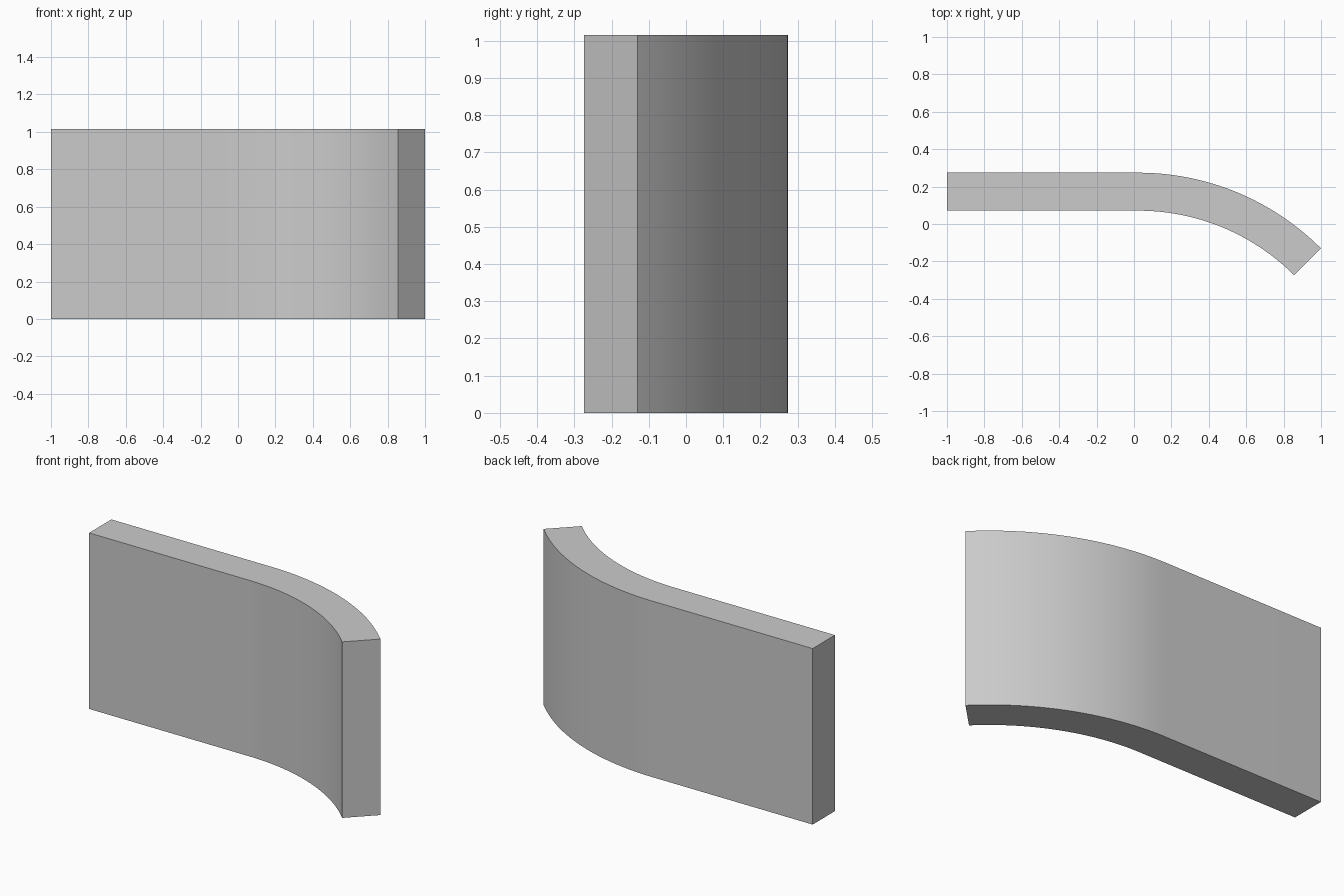
import bpy, bmesh
from math import sin, cos, radians

if "Cube" in bpy.data.objects:
    bpy.data.objects.remove(bpy.data.objects["Cube"])

THICK, HEIGHT = 0.203, 1.015
R_OUT = 1.383                     # outer bend radius
BEND = radians(45)
BEND_X = 1 - R_OUT * sin(BEND)    # where the straight run meets the bend
Y_BACK = (R_OUT * (1 - cos(BEND)) + THICK * cos(BEND)) / 2
STEPS = 32


def wall_edge(radius):
    """Plan-view line of one wall face: straight run, then 45 degree arc."""
    cy = Y_BACK - R_OUT
    arc = [(BEND_X + radius * sin(BEND * i / STEPS),
            cy + radius * cos(BEND * i / STEPS)) for i in range(STEPS + 1)]
    return [(-1, cy + radius)] + arc


# Curved wall: quad strip between both edges, extruded upward
bm = bmesh.new()
back, front = [[bm.verts.new((x, y, 0)) for x, y in wall_edge(r)]
               for r in (R_OUT, R_OUT - THICK)]
for i in range(len(back) - 1):
    bm.faces.new((front[i], front[i + 1], back[i + 1], back[i]))
ret = bmesh.ops.extrude_face_region(bm, geom=bm.faces[:])
top = [g for g in ret["geom"] if isinstance(g, bmesh.types.BMVert)]
bmesh.ops.translate(bm, verts=top, vec=(0, 0, HEIGHT))
bmesh.ops.recalc_face_normals(bm, faces=bm.faces[:])

mesh = bpy.data.meshes.new("curved_wall")
bm.to_mesh(mesh)
bm.free()
wall = bpy.data.objects.new("curved_wall", mesh)
bpy.context.collection.objects.link(wall)

# Smooth bend with crisp corners
bpy.context.view_layer.objects.active = wall
wall.select_set(True)
bpy.ops.object.shade_smooth_by_angle(angle=radians(30))
